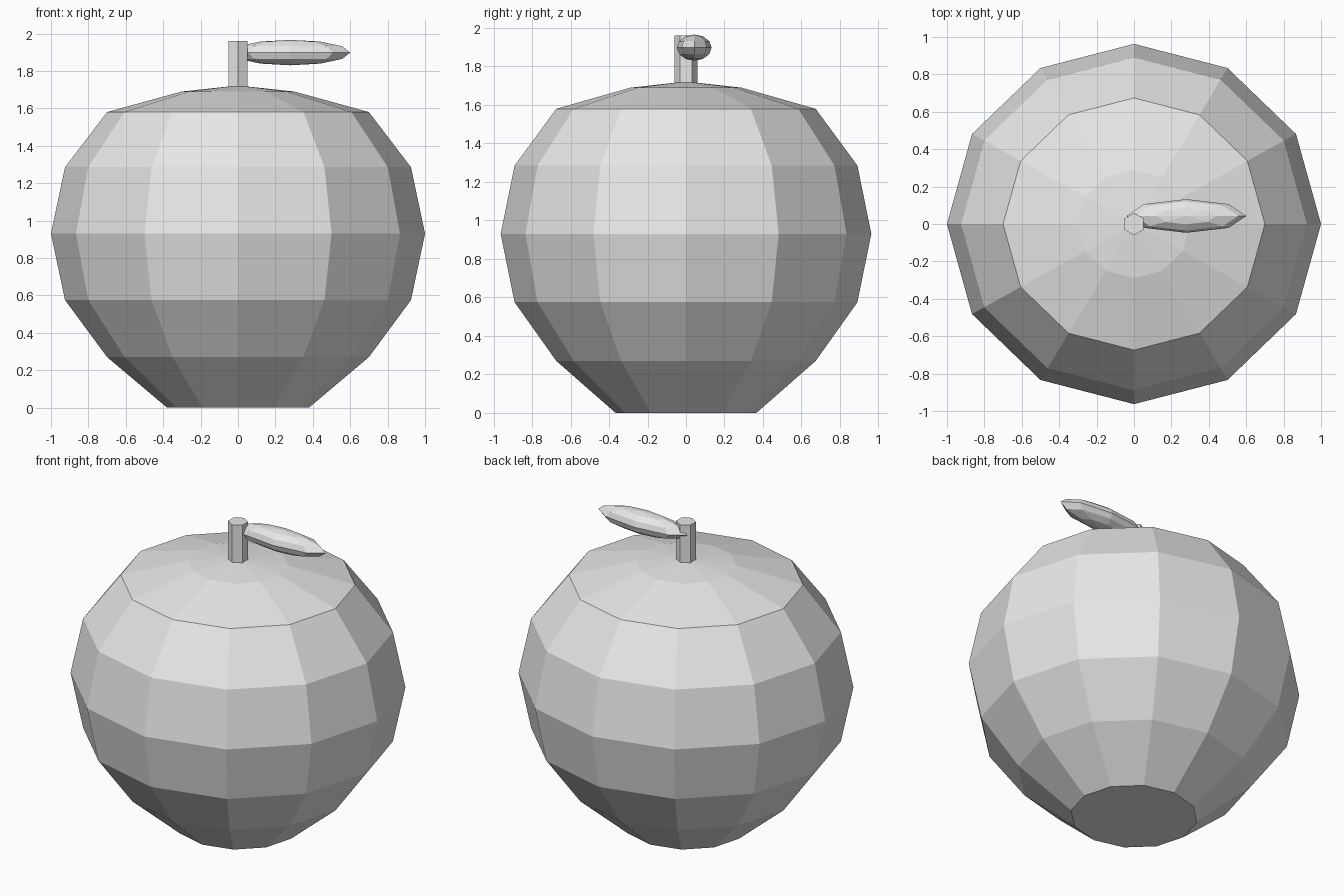
import bpy, bmesh, math
from mathutils import Matrix

if "Cube" in bpy.data.objects:
    bpy.data.objects.remove(bpy.data.objects["Cube"])

grey = bpy.data.materials.new("light_grey")
grey.diffuse_color = (0.8, 0.8, 0.8, 1.0)
grey.use_nodes = True
grey.node_tree.nodes["Principled BSDF"].inputs["Base Color"].default_value = grey.diffuse_color


def finish(bm, name):
    """Turn a bmesh into a flat-shaded grey object."""
    bmesh.ops.recalc_face_normals(bm, faces=bm.faces[:])
    mesh = bpy.data.meshes.new(name)
    bm.to_mesh(mesh)
    bm.free()
    mesh.materials.append(grey)
    obj = bpy.data.objects.new(name, mesh)
    bpy.context.collection.objects.link(obj)
    return obj


# Fruit body: a twelve-sided lathe, slightly flattened front to back
SIDES = 12
DEPTH = 0.963
profile = [(0.38, 0.0), (0.70, 0.27), (0.925, 0.575), (1.0, 0.93),
           (0.925, 1.285), (0.70, 1.58), (0.30, 1.69)]
bm = bmesh.new()
rings = []
for r, z in profile:
    rings.append([bm.verts.new((r * math.cos(2 * math.pi * i / SIDES),
                                DEPTH * r * math.sin(2 * math.pi * i / SIDES), z))
                  for i in range(SIDES)])
apex = bm.verts.new((0, 0, 1.722))
bm.faces.new(rings[0])
for low, high in zip(rings, rings[1:]):
    for i in range(SIDES):
        j = (i + 1) % SIDES
        bm.faces.new((low[i], low[j], high[j], high[i]))
for i in range(SIDES):
    bm.faces.new((rings[-1][i], rings[-1][(i + 1) % SIDES], apex))
finish(bm, "fruit_body")

# Stem: hexagonal post with corners facing front and back
bm = bmesh.new()
z0, z1 = 1.70, 1.96
bmesh.ops.create_cone(bm, cap_ends=True, segments=6, radius1=0.06, radius2=0.06,
                      depth=z1 - z0,
                      matrix=Matrix.Translation((0, 0, (z0 + z1) / 2)))
front_y = max(v.co.y for v in bm.verts)
if front_y < 0.058:
    bmesh.ops.rotate(bm, verts=bm.verts[:], cent=(0, 0, 0),
                     matrix=Matrix.Rotation(math.radians(30), 3, 'Z'))
finish(bm, "stem")

# Leaf: stretched low-poly sphere growing sideways from the stem
bm = bmesh.new()
bmesh.ops.create_uvsphere(bm, u_segments=8, v_segments=6, radius=1.0,
                          matrix=Matrix.Translation((0.28, 0.043, 1.898))
                          @ Matrix.Diagonal((0.32, 0.09, 0.068, 1.0)))
finish(bm, "leaf")
